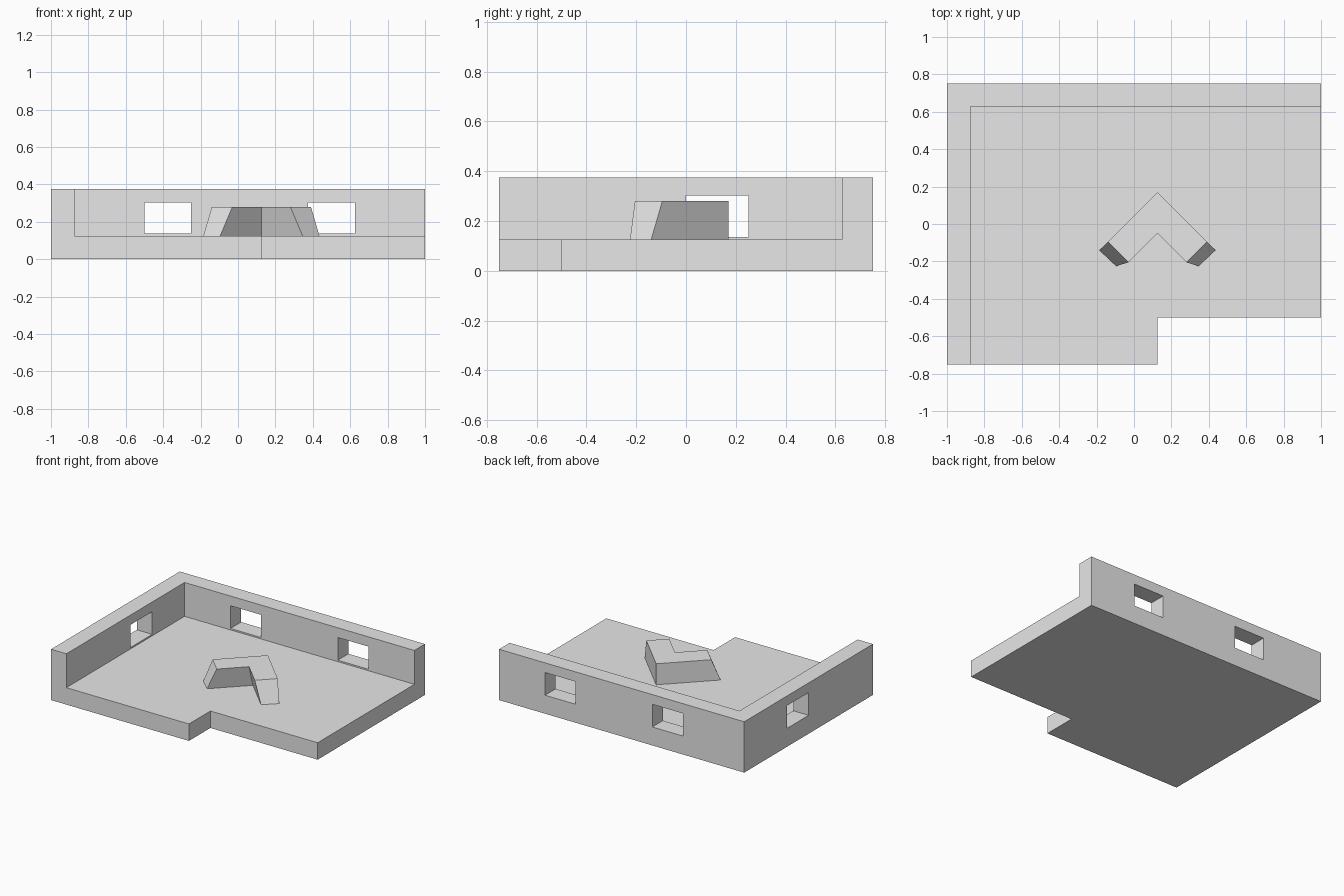
import bpy
import bmesh
from mathutils import Vector

cube = bpy.data.objects.get("Cube")
if cube:
    bpy.data.objects.remove(cube, do_unlink=True)

grey = bpy.data.materials.new("plain grey")
grey.use_nodes = True
grey.diffuse_color = (0.8, 0.8, 0.8, 1)
grey.node_tree.nodes["Principled BSDF"].inputs["Base Color"].default_value = (0.8, 0.8, 0.8, 1)


def loft(name, lower, upper, z0, z1):
    """Solid between two matching outlines at two heights."""
    bm = bmesh.new()
    low = [bm.verts.new((x, y, z0)) for x, y in lower]
    top = [bm.verts.new((x, y, z1)) for x, y in upper]
    bm.faces.new(low[::-1])
    bm.faces.new(top)
    n = len(low)
    for i in range(n):
        j = (i + 1) % n
        bm.faces.new((low[i], low[j], top[j], top[i]))
    bmesh.ops.recalc_face_normals(bm, faces=bm.faces)
    mesh = bpy.data.meshes.new(name)
    bm.to_mesh(mesh)
    bm.free()
    mesh.materials.append(grey)
    obj = bpy.data.objects.new(name, mesh)
    bpy.context.collection.objects.link(obj)
    return obj


def block(name, x0, x1, y0, y1, z0, z1):
    outline = [(x0, y0), (x1, y0), (x1, y1), (x0, y1)]
    return loft(name, outline, outline, z0, z1)


def carve(target, cutter):
    """Subtract the cutter, apply the result and drop the cutter."""
    mod = target.modifiers.new("cut", 'BOOLEAN')
    mod.operation = 'DIFFERENCE'
    mod.solver = 'EXACT'
    mod.object = cutter
    cutter.hide_render = True
    bpy.context.view_layer.objects.active = target
    bpy.ops.object.modifier_apply(modifier=mod.name)
    bpy.data.objects.remove(cutter, do_unlink=True)


# Room shell: notched floor slab with a left-hand wall and a back wall
outline = [(-1, -0.75), (0.125, -0.75), (0.125, -0.5), (1, -0.5), (1, 0.75), (-1, 0.75)]
room = loft("room_shell", outline, outline, 0, 0.375)
carve(room, block("room_space", -0.875, 1.2, -1, 0.627, 0.125, 0.6))

# Window openings: two in the back wall, one in the side wall
sill, head = 0.136, 0.303
for x in (-0.5, 0.375):
    carve(room, block("back_window", x, x + 0.25, 0.5, 0.9, sill, head))
carve(room, block("side_window", -1.2, -0.8, 0, 0.25, sill, head))

# Corner sofa: V-shaped plan, slanted ends, undercut inner faces
centre = 0.125


def v_outline(back, outer, inner, crook):
    half = [outer, inner]
    left = [(centre - x, y) for x, y in half]
    right = [(centre + x, y) for x, y in reversed(half)]
    return [(centre, back)] + left + [(centre, crook)] + right


sofa = loft("corner_sofa",
            v_outline(0.17, (0.31, -0.14), (0.22, -0.225), -0.005),
            v_outline(0.17, (0.265, -0.095), (0.155, -0.205), -0.05),
            0.125, 0.28)
